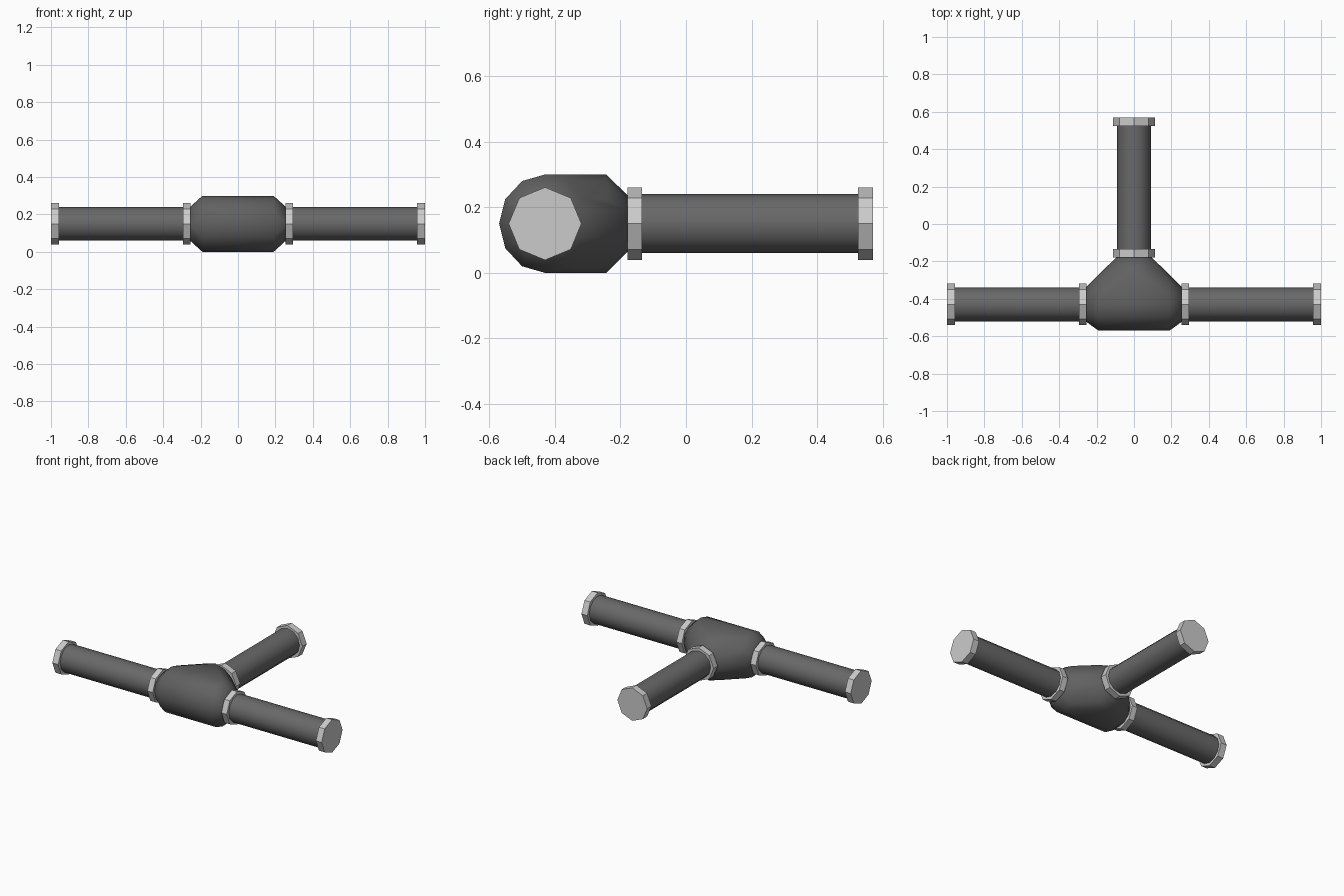
import bpy, bmesh
from math import sin, cos, pi
from mathutils import Vector

if "Cube" in bpy.data.objects:
    bpy.data.objects.remove(bpy.data.objects["Cube"])

AXIS_Y, AXIS_Z = -0.43, 0.15


def material(name, value):
    mat = bpy.data.materials.new(name)
    mat.diffuse_color = (value, value, value, 1)
    mat.use_nodes = True
    mat.node_tree.nodes["Principled BSDF"].inputs["Base Color"].default_value = mat.diffuse_color
    return mat


DARK = material("dark_pipe_grey", 0.14)
HUB = material("dark_junction_grey", 0.12)
LIGHT = material("light_collar_grey", 0.7)


def ring(axis, pos, a, b, n):
    """Points of a ring around the x run or the y branch; a across, b up."""
    pts = []
    for i in range(n):
        t = 2 * pi * i / n
        u, v = a * cos(t), AXIS_Z + b * sin(t)
        pts.append(Vector((pos, AXIS_Y + u, v) if axis == 'x' else (u, pos, v)))
    return pts


def finish(bm, name, mat, angle=None):
    bmesh.ops.recalc_face_normals(bm, faces=bm.faces[:])
    mesh = bpy.data.meshes.new(name)
    bm.to_mesh(mesh)
    bm.free()
    mesh.materials.append(mat)
    ob = bpy.data.objects.new(name, mesh)
    bpy.context.collection.objects.link(ob)
    if angle:
        bpy.ops.object.select_all(action='DESELECT')
        ob.select_set(True)
        bpy.context.view_layer.objects.active = ob
        bpy.ops.object.shade_smooth_by_angle(angle=angle)
    return ob


def tube(name, axis, start, end, r, n, mat, angle=None):
    bm = bmesh.new()
    lo = [bm.verts.new(p) for p in ring(axis, start, r, r, n)]
    hi = [bm.verts.new(p) for p in ring(axis, end, r, r, n)]
    for i in range(n):
        j = (i + 1) % n
        bm.faces.new((lo[i], lo[j], hi[j], hi[i]))
    bm.faces.new(lo)
    bm.faces.new(hi)
    return finish(bm, name, mat, angle)


# Straight pipes and octagonal collars on the three arms
arms = [
    ("left", 'x', -0.27, -0.97, -0.295, -0.255, -1.0, -0.957),
    ("right", 'x', 0.27, 0.97, 0.255, 0.295, 0.957, 1.0),
    ("back", 'y', -0.16, 0.54, -0.178, -0.134, 0.525, 0.57),
]
for side, ax, p0, p1, i0, i1, o0, o1 in arms:
    tube(side + "_pipe", ax, p0, p1, 0.09, 12, DARK, 0.7)
    tube(side + "_inner_collar", ax, i0, i1, 0.111, 8, LIGHT)
    tube(side + "_end_collar", ax, o0, o1, 0.111, 8, LIGHT)

# Swollen junction: full rings on each arm bridged by one hull
bm = bmesh.new()
points = []
for s in (-1, 1):
    points += ring('x', s * 0.19, 0.14, 0.15, 12)
    points += ring('x', s * 0.262, 0.088, 0.085, 12)
points += ring('y', -0.243, 0.14, 0.15, 12)
points += ring('y', -0.172, 0.088, 0.08, 12)
for p in points:
    bm.verts.new(p)
bmesh.ops.convex_hull(bm, input=bm.verts[:])
loose = [v for v in bm.verts if not v.link_faces]
bmesh.ops.delete(bm, geom=loose, context='VERTS')
finish(bm, "tee_junction", HUB, 0.9)
